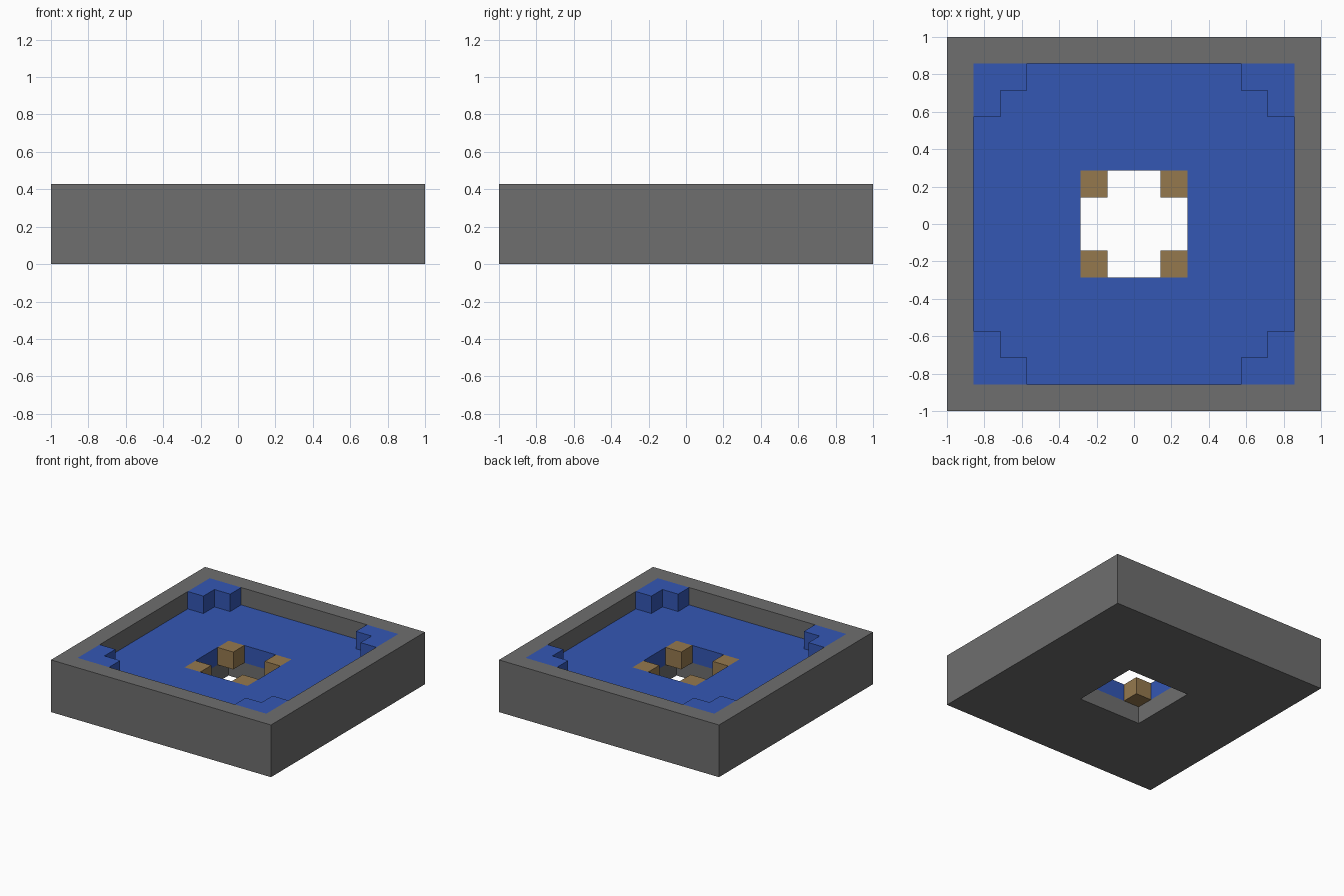
import bpy
import bmesh

if "Cube" in bpy.data.objects:
    bpy.data.objects.remove(bpy.data.objects["Cube"], do_unlink=True)

U = 1 / 7  # one block; the whole model is 14 x 14 x 3 blocks
SIGNS = [(1, 1), (-1, 1), (-1, -1), (1, -1)]


def material(name, rgb):
    mat = bpy.data.materials.new(name)
    mat.use_nodes = True
    colour = (*rgb, 1)
    mat.diffuse_color = colour
    mat.node_tree.nodes["Principled BSDF"].inputs["Base Color"].default_value = colour
    return mat


def finish(name, bm, mat):
    bmesh.ops.recalc_face_normals(bm, faces=bm.faces)
    bmesh.ops.scale(bm, vec=(U, U, U), verts=bm.verts)
    mesh = bpy.data.meshes.new(name)
    bm.to_mesh(mesh)
    bm.free()
    mesh.materials.append(mat)
    obj = bpy.data.objects.new(name, mesh)
    bpy.context.collection.objects.link(obj)


def square_ring(name, profile, mat):
    """Sweep a closed (half width, height) profile around a square."""
    bm = bmesh.new()
    loops = [[bm.verts.new((sx * r, sy * r, z)) for r, z in profile] for sx, sy in SIGNS]
    n = len(profile)
    for i in range(4):
        a, b = loops[i], loops[(i + 1) % 4]
        for j in range(n):
            k = (j + 1) % n
            bm.faces.new((a[j], b[j], b[k], a[k]))
    finish(name, bm, mat)


def prism(name, outline, bottom, top, mat):
    """Extrude a flat outline upwards."""
    bm = bmesh.new()
    face = bm.faces.new([bm.verts.new((x, y, bottom)) for x, y in outline])
    new = bmesh.ops.extrude_face_region(bm, geom=[face], use_keep_orig=True)["geom"]
    verts = [v for v in new if isinstance(v, bmesh.types.BMVert)]
    bmesh.ops.translate(bm, verts=verts, vec=(0, 0, top - bottom))
    finish(name, bm, mat)


grey = material("stone grey", (0.156, 0.156, 0.156))
blue = material("deep blue", (0.034, 0.095, 0.456))
brown = material("wood brown", (0.301, 0.191, 0.076))

# Tray: base with a square opening and a raised rim
square_ring("tray", [(2, 0), (7, 0), (7, 3), (6, 3), (6, 1), (2, 1)], grey)

# Floor lying inside the tray
square_ring("floor", [(2, 1), (6, 1), (6, 2), (2, 2)], blue)

# Stepped blocks in the rim corners, and posts in the corners of the opening
STEP = [(4, 6), (4, 5), (5, 5), (5, 4), (6, 4), (6, 6)]
POST = [(1, 1), (2, 1), (2, 2), (1, 2)]
for sx, sy in SIGNS:
    side = ("back" if sy > 0 else "front") + ("_left" if sx > 0 else "_right")
    prism(side + "_corner_step", [(sx * x, sy * y) for x, y in STEP], 2, 3, blue)
    prism(side + "_opening_post", [(sx * x, sy * y) for x, y in POST], 1, 2, brown)
